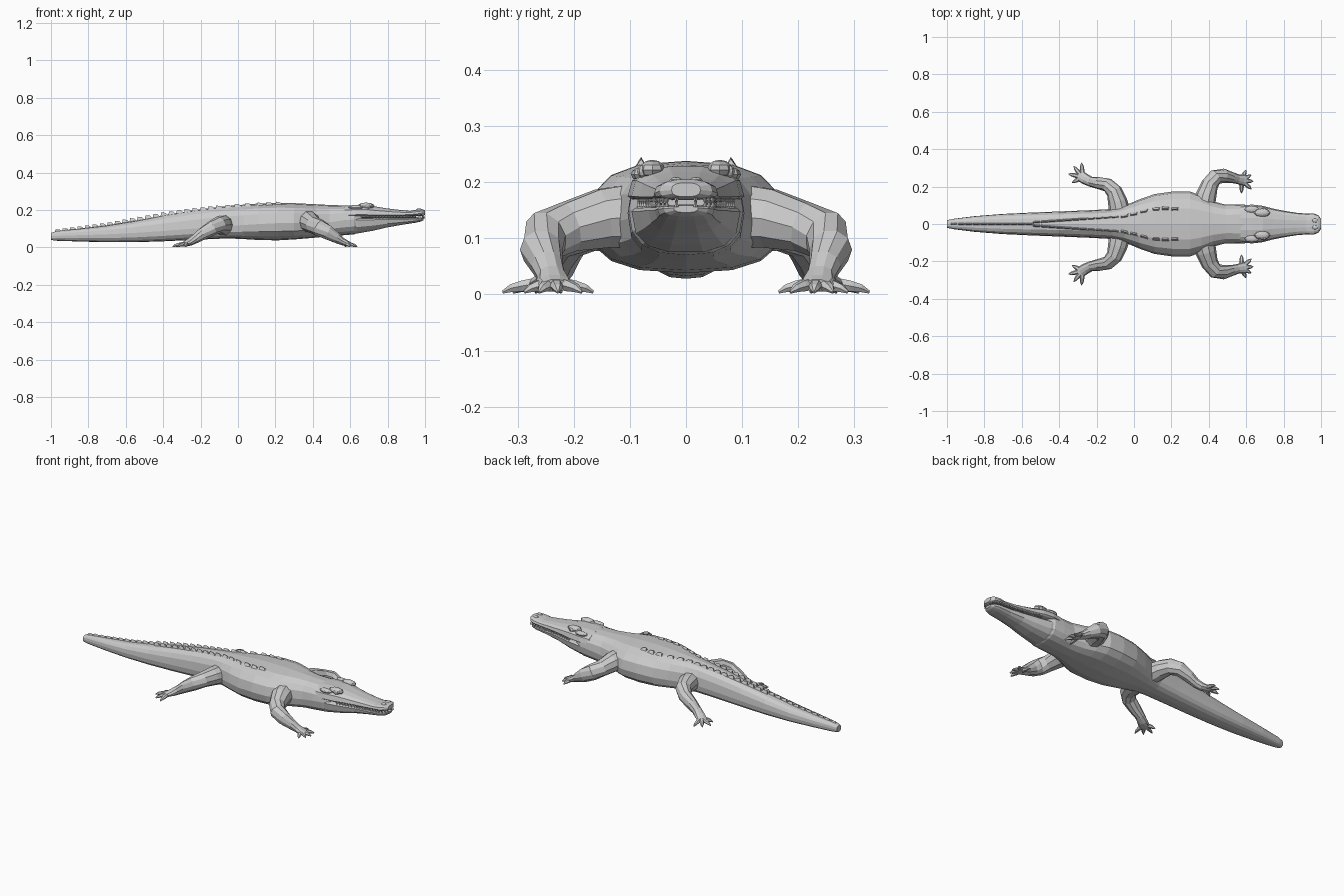
import bpy, bmesh
from math import sin, cos, pi
from mathutils import Vector


def finish(bm, name, mirror=False):
    bmesh.ops.recalc_face_normals(bm, faces=bm.faces)
    me = bpy.data.meshes.new(name)
    bm.to_mesh(me)
    bm.free()
    ob = bpy.data.objects.new(name, me)
    bpy.context.collection.objects.link(ob)
    if mirror:
        mod = ob.modifiers.new("Mirror", 'MIRROR')
        mod.use_axis = (False, True, False)
        mod.use_mirror_merge = False
    return ob


def skin(bm, rings):
    loops = [[bm.verts.new(p) for p in r] for r in rings]
    n = len(loops[0])
    for a, b in zip(loops, loops[1:]):
        for i in range(n):
            j = (i + 1) % n
            bm.faces.new((a[i], a[j], b[j], b[i]))
    bm.faces.new(loops[0])
    bm.faces.new(loops[-1])


def sgnpow(v, e):
    return (1 if v >= 0 else -1) * abs(v) ** e


def loft(name, sections, n=16, p=2.6):
    """Sections across x: (x, half width, bottom, widest height, top)."""
    rings = []
    for x, w, zb, zm, zt in sections:
        ring = []
        for i in range(n):
            a = 2 * pi * i / n
            s = sgnpow(sin(a), 2 / p)
            ring.append((x, w * sgnpow(cos(a), 2 / p),
                         zm + s * ((zt - zm) if s > 0 else (zm - zb))))
        rings.append(ring)
    bm = bmesh.new()
    skin(bm, rings)
    return finish(bm, name)


def tube(bm, path, n=8):
    """Path points: (x, y, z, half width, half height)."""
    pts = [Vector(q[:3]) for q in path]
    rings = []
    for k, q in enumerate(path):
        t = (pts[min(k + 1, len(pts) - 1)] - pts[max(k - 1, 0)]).normalized()
        side = Vector((0, 0, 1)).cross(t).normalized()
        up = t.cross(side)
        rings.append([pts[k] + side * q[3] * cos(2 * pi * i / n)
                      + up * q[4] * sin(2 * pi * i / n) for i in range(n)])
    skin(bm, rings)


# Trunk, tail and neck
BODY = [
    (-1.00, .020, .040, .060, .078), (-.97, .027, .036, .062, .088),
    (-.85, .042, .032, .066, .100), (-.70, .054, .028, .070, .118),
    (-.55, .061, .028, .078, .143), (-.40, .067, .033, .088, .172),
    (-.25, .073, .040, .100, .197), (-.12, .080, .046, .110, .214),
    (-.05, .098, .048, .115, .222), (.03, .132, .045, .120, .229),
    (.11, .160, .040, .125, .235), (.21, .174, .038, .130, .238),
    (.30, .173, .043, .130, .237), (.36, .152, .048, .130, .234),
    (.42, .122, .053, .130, .231), (.49, .103, .060, .135, .227),
    (.56, .104, .065, .145, .225), (.62, .102, .070, .150, .223),
    (.66, .080, .085, .155, .210)]
loft("body", BODY)


def back_height(x, y):
    for a, b in zip(BODY, BODY[1:]):
        if a[0] <= x <= b[0]:
            f = (x - a[0]) / (b[0] - a[0])
            w, _, zm, zt = [u + (v - u) * f for u, v in zip(a[1:], b[1:])]
            return zm + (zt - zm) * max(0, 1 - abs(y / w) ** 2.6) ** (1 / 2.6)


# Jaws, nearly closed, with the mouth lining in between
loft("upper_jaw", [
    (.57, .098, .166, .172, .224), (.63, .104, .165, .175, .228),
    (.69, .097, .165, .175, .229), (.74, .083, .166, .174, .219),
    (.80, .071, .166, .174, .209), (.87, .060, .167, .174, .201),
    (.92, .056, .168, .176, .196), (.96, .057, .168, .180, .203),
    (.985, .047, .169, .184, .205), (1.0, .026, .174, .186, .199)], 14)
loft("lower_jaw", [
    (.57, .096, .070, .145, .160), (.64, .097, .074, .148, .160),
    (.72, .083, .088, .148, .160), (.80, .067, .107, .150, .160),
    (.88, .056, .121, .150, .160), (.95, .051, .132, .152, .160),
    (.98, .040, .139, .153, .160), (.993, .022, .146, .154, .159)], 14)
loft("mouth_lining", [
    (.60, .092, .155, .163, .172), (.72, .076, .155, .163, .172),
    (.85, .050, .155, .163, .172), (.95, .038, .155, .163, .172)], 8)

# Teeth alternate up and down along the jaw edge
bm = bmesh.new()
EDGE = [(.70, .084), (.80, .063), (.88, .053), (.95, .048), (.985, .034), (.992, 0)]
for a, b in zip(EDGE, EDGE[1:]):
    count = max(2, round((Vector(b) - Vector(a)).length / .016))
    for k in range(count):
        x, y = Vector(a).lerp(Vector(b), k / count)
        for dx, z0, z1 in ((0, .172, .155), (.007, .156, .171)):
            base = [bm.verts.new((x + dx + .004 * cos(i * pi / 2),
                                  y + .004 * sin(i * pi / 2), z0)) for i in range(4)]
            tip = bm.verts.new((x + dx, y, z1))
            bm.faces.new(base)
            for i in range(4):
                bm.faces.new((base[i], base[(i + 1) % 4], tip))
finish(bm, "teeth", True)

# Eye brows, eyeballs and nostrils
for name, pos, size in (
        ("brow", (.685, .060, .222), (.045, .023, .018)),
        ("eye", (.695, .074, .219), (.015, .013, .012)),
        ("ear_ridge", (.63, .078, .214), (.040, .020, .013)),
        ("nostril", (.968, .018, .201), (.016, .012, .008))):
    bm = bmesh.new()
    bmesh.ops.create_uvsphere(bm, u_segments=8, v_segments=6, radius=1)
    bmesh.ops.scale(bm, vec=size, verts=bm.verts)
    bmesh.ops.translate(bm, vec=pos, verts=bm.verts)
    finish(bm, name, True)

# Back scutes: ridged wedges leaning backwards
bm = bmesh.new()


def scute(x, y, length, width, height, turn=0):
    z = back_height(x, y) - .006
    def at(dx, dy, dz):
        zz = back_height(max(-1, x + dx), y) - .006
        return bm.verts.new((x + dx, y + dy + dx * turn, zz + dz))
    h, w = length / 2, width / 2
    a, b, c, d = at(-h, -w, 0), at(h, -w, 0), at(h, w, 0), at(-h, w, 0)
    r, s = at(-h * .8, 0, height + .006), at(h * .3, 0, height * .7 + .006)
    for f in ((a, b, c, d), (a, b, s, r), (c, d, r, s), (b, c, s), (d, a, r)):
        bm.faces.new(f)


for i in range(11):                       # single crest on the tail end
    scute(-.96 + i * .04, 0, .042, .014, .010 + .0008 * i)
for i in range(11):                       # paired crest on the tail base
    f = i / 10
    for s in (1, -1):
        scute(-.52 + i * .042, s * (.010 + .028 * f), .042, .014, .019 - .004 * f, s * .07)
for x, y in ((-.05, .042), (0, .053), (.055, .068), (.12, .078), (.17, .082), (.22, .080)):
    for s in (1, -1):                     # inner and outer rows on the back
        scute(x, s * y, .042, .022, .013, s * .2 if x < .1 else 0)
finish(bm, "back_scutes")


# Legs: limb, flat palm and clawed toes
def leg(name, limb, palm, tips):
    bm = bmesh.new()
    tube(bm, limb, 10)
    px, py = palm
    for tx, ty in tips:
        mx, my = px + (tx - px) * .55, py + (ty - py) * .55
        tube(bm, [(px, py, .022, .013, .013), (mx, my, .015, .012, .011),
                  (px + (tx - px) * .8, py + (ty - py) * .8, .011, .009, .008),
                  (tx, ty, .004, .002, .003)], 6)
    finish(bm, name, True)


leg("front_legs", [
    (.370, .090, .140, .062, .060), (.385, .150, .135, .056, .055),
    (.405, .210, .120, .046, .046), (.435, .250, .105, .042, .046),
    (.480, .258, .080, .038, .040), (.525, .248, .052, .029, .029),
    (.555, .240, .033, .026, .021), (.585, .235, .020, .032, .016),
    (.605, .233, .016, .026, .011)],
    (.575, .234), [(.575, .165), (.628, .186), (.637, .228), (.626, .262), (.598, .288)])
leg("hind_legs", [
    (-.075, .060, .118, .058, .056), (-.088, .120, .122, .052, .050),
    (-.105, .172, .120, .044, .044), (-.140, .208, .102, .037, .040),
    (-.190, .219, .072, .032, .033), (-.230, .226, .045, .027, .025),
    (-.260, .240, .028, .029, .020), (-.285, .256, .018, .030, .014),
    (-.300, .266, .015, .022, .010)],
    (-.275, .250), [(-.330, .222), (-.350, .268), (-.322, .308), (-.280, .327)])
